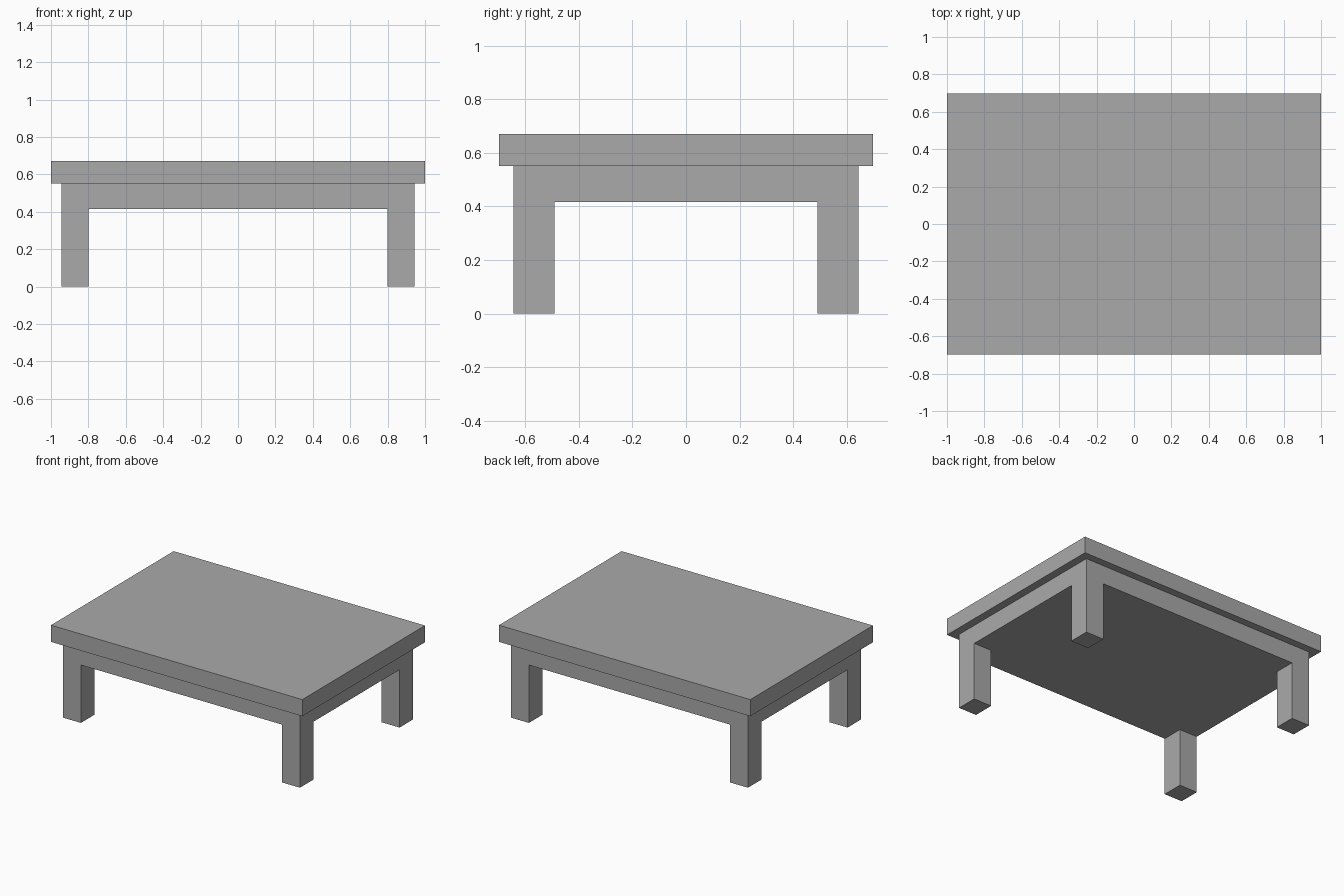
import bpy
import bmesh

cube = bpy.data.objects.get("Cube")
if cube:
    bpy.data.objects.remove(cube, do_unlink=True)

# Plain grey finish
GREY = (0.4, 0.4, 0.4, 1.0)
grey = bpy.data.materials.new("plain_grey")
grey.use_nodes = True
grey.diffuse_color = GREY
grey.node_tree.nodes["Principled BSDF"].inputs["Base Color"].default_value = GREY

# Main dimensions
TOP_X, TOP_Y = 1.0, 0.697
OUT_X, OUT_Y = 0.943, 0.643
IN_X, IN_Y = 0.80, 0.49
APRON_Z, SLAB_Z, TOP_Z = 0.416, 0.55, 0.67


def add_object(name, bm):
    bmesh.ops.recalc_face_normals(bm, faces=bm.faces)
    mesh = bpy.data.meshes.new(name)
    bm.to_mesh(mesh)
    bm.free()
    mesh.materials.append(grey)
    obj = bpy.data.objects.new(name, mesh)
    bpy.context.collection.objects.link(obj)


def extrude(bm, faces, dz):
    new = bmesh.ops.extrude_face_region(bm, geom=faces)["geom"]
    verts = [v for v in new if isinstance(v, bmesh.types.BMVert)]
    bmesh.ops.translate(bm, verts=verts, vec=(0, 0, dz))
    return [f for f in new if isinstance(f, bmesh.types.BMFace)]


# Table top slab
bm = bmesh.new()
bmesh.ops.create_cube(bm, size=1)
bmesh.ops.scale(bm, verts=bm.verts, vec=(2 * TOP_X, 2 * TOP_Y, TOP_Z - SLAB_Z))
bmesh.ops.translate(bm, verts=bm.verts, vec=(0, 0, (TOP_Z + SLAB_Z) / 2))
add_object("table_top", bm)

# Solid apron block with four flush legs extruded from its corners
bm = bmesh.new()
xs, ys = (-OUT_X, -IN_X, IN_X, OUT_X), (-OUT_Y, -IN_Y, IN_Y, OUT_Y)
rows = [[bm.verts.new((x, y, SLAB_Z)) for x in xs] for y in ys]
for j in range(3):
    for i in range(3):
        bm.faces.new((rows[j][i], rows[j][i + 1], rows[j + 1][i + 1], rows[j + 1][i]))
under = extrude(bm, bm.faces[:], APRON_Z - SLAB_Z)
# The seam under the slab stays open, so drop any cap hidden there
hidden = [f for f in bm.faces if all(v.co.z > SLAB_Z - 1e-4 for v in f.verts)]
bmesh.ops.delete(bm, geom=hidden, context='FACES_ONLY')
for face in under:
    c = face.calc_center_median()
    if abs(c.x) > IN_X and abs(c.y) > IN_Y:
        extrude(bm, [face], -APRON_Z)
bmesh.ops.delete(bm, geom=[v for v in bm.verts if not v.link_faces], context='VERTS')
# Remove faces left inside the tops of the legs
inner = [f for f in bm.faces if all(abs(v.co.z - APRON_Z) < 1e-4 for v in f.verts)
         and abs(f.calc_center_median().x) > IN_X and abs(f.calc_center_median().y) > IN_Y]
bmesh.ops.delete(bm, geom=inner, context='FACES_ONLY')
add_object("apron_and_legs", bm)
